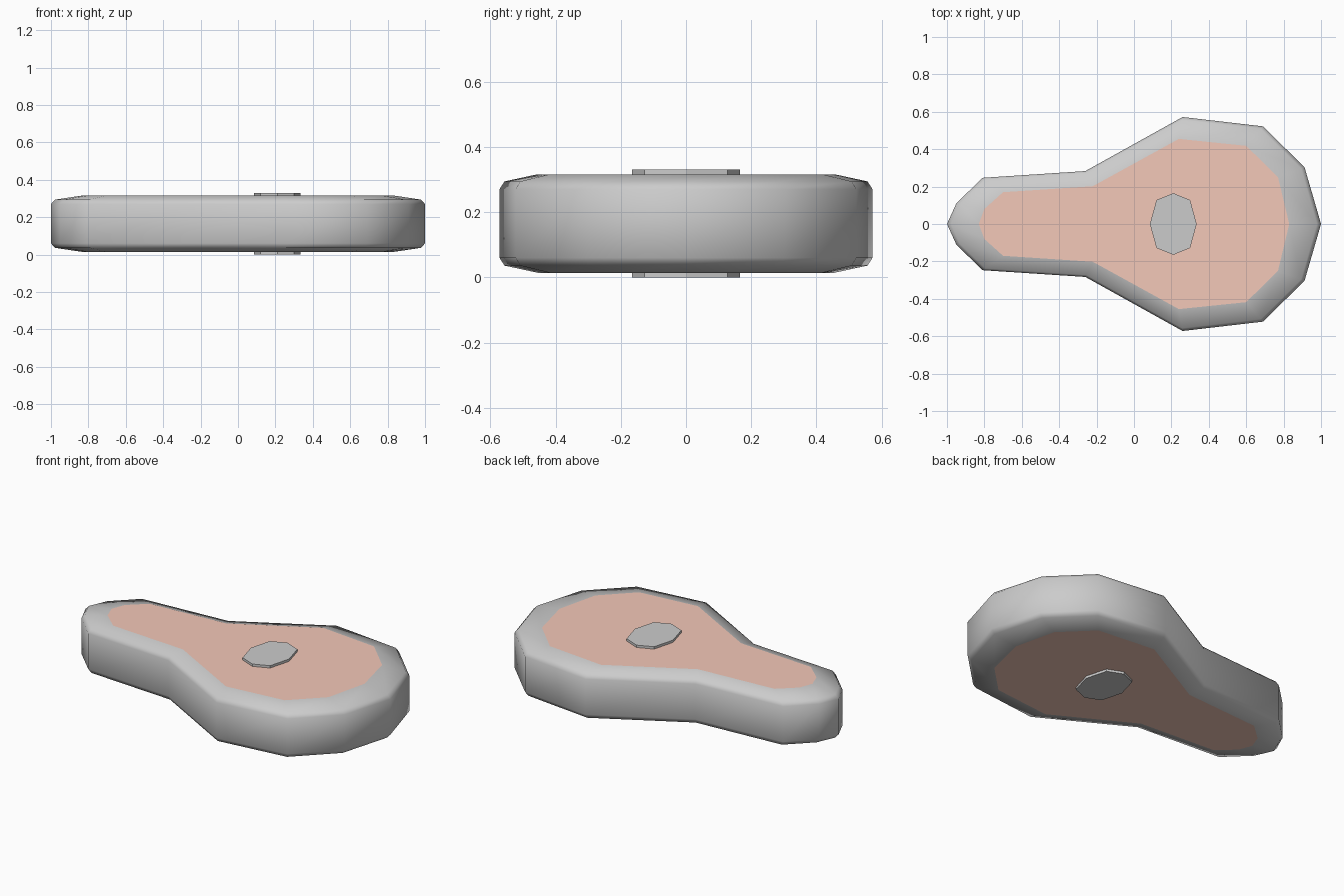
import bpy, bmesh

if "Cube" in bpy.data.objects:
    bpy.data.objects.remove(bpy.data.objects["Cube"])

# Half outlines (y >= 0), from narrow tip to wide end
OUTER = [(-1, 0), (-0.95, 0.11), (-0.81, 0.247), (-0.26, 0.283),
         (0.26, 0.572), (0.69, 0.522), (0.912, 0.303), (1, 0)]
INNER = [(-0.83, 0), (-0.80, 0.08), (-0.70, 0.17), (-0.22, 0.202),
         (0.24, 0.455), (0.60, 0.418), (0.77, 0.25), (0.83, 0)]
BONE = [(0.085, 0), (0.12, 0.128), (0.21, 0.165), (0.30, 0.128), (0.335, 0)]


def mirrored(half):
    """Close a half outline across y = 0, counter-clockwise."""
    return [(x, -y) for x, y in half] + half[-2:0:-1]


def blend(t):
    """Outline part way from the outer edge to the meat edge."""
    return [(a[0] + (b[0] - a[0]) * t, a[1] + (b[1] - a[1]) * t)
            for a, b in zip(mirrored(OUTER), mirrored(INNER))]


def loft(name, rings, cap_bottom=False, cap_top=False, smooth=None, mat=None):
    """Skin a stack of (outline, z) rings."""
    bm = bmesh.new()
    loops = [[bm.verts.new((x, y, z)) for x, y in pts] for pts, z in rings]
    for a, b in zip(loops, loops[1:]):
        for i in range(len(a)):
            j = (i + 1) % len(a)
            bm.faces.new((a[i], a[j], b[j], b[i]))
    if cap_bottom:
        bm.faces.new(loops[0][::-1])
    if cap_top:
        bm.faces.new(loops[-1])
    mesh = bpy.data.meshes.new(name)
    bm.to_mesh(mesh)
    bm.free()
    obj = bpy.data.objects.new(name, mesh)
    bpy.context.collection.objects.link(obj)
    if mat:
        mesh.materials.append(mat)
    if smooth:
        bpy.ops.object.select_all(action='DESELECT')
        obj.select_set(True)
        bpy.context.view_layer.objects.active = obj
        bpy.ops.object.shade_smooth_by_angle(angle=smooth)
    return obj


meat = bpy.data.materials.new("meat")
meat.diffuse_color = (0.9, 0.58, 0.48, 1)
meat.use_nodes = True
meat.node_tree.nodes["Principled BSDF"].inputs["Base Color"].default_value = meat.diffuse_color

# Fat rim with rounded top and bottom edges
loft("fat_rim", [(blend(1), 0.014), (blend(0.13), 0.036), (blend(0), 0.06),
                 (blend(0), 0.27), (blend(0.13), 0.294), (blend(1), 0.316)],
     smooth=1.05)

# Meat faces, top and bottom
loft("meat_top", [(blend(1), 0.316)], cap_top=True, mat=meat)
loft("meat_bottom", [(blend(1), 0.014)], cap_bottom=True, mat=meat)

# Bone through the middle
loft("bone", [(mirrored(BONE), 0), (mirrored(BONE), 0.33)],
     cap_bottom=True, cap_top=True)
